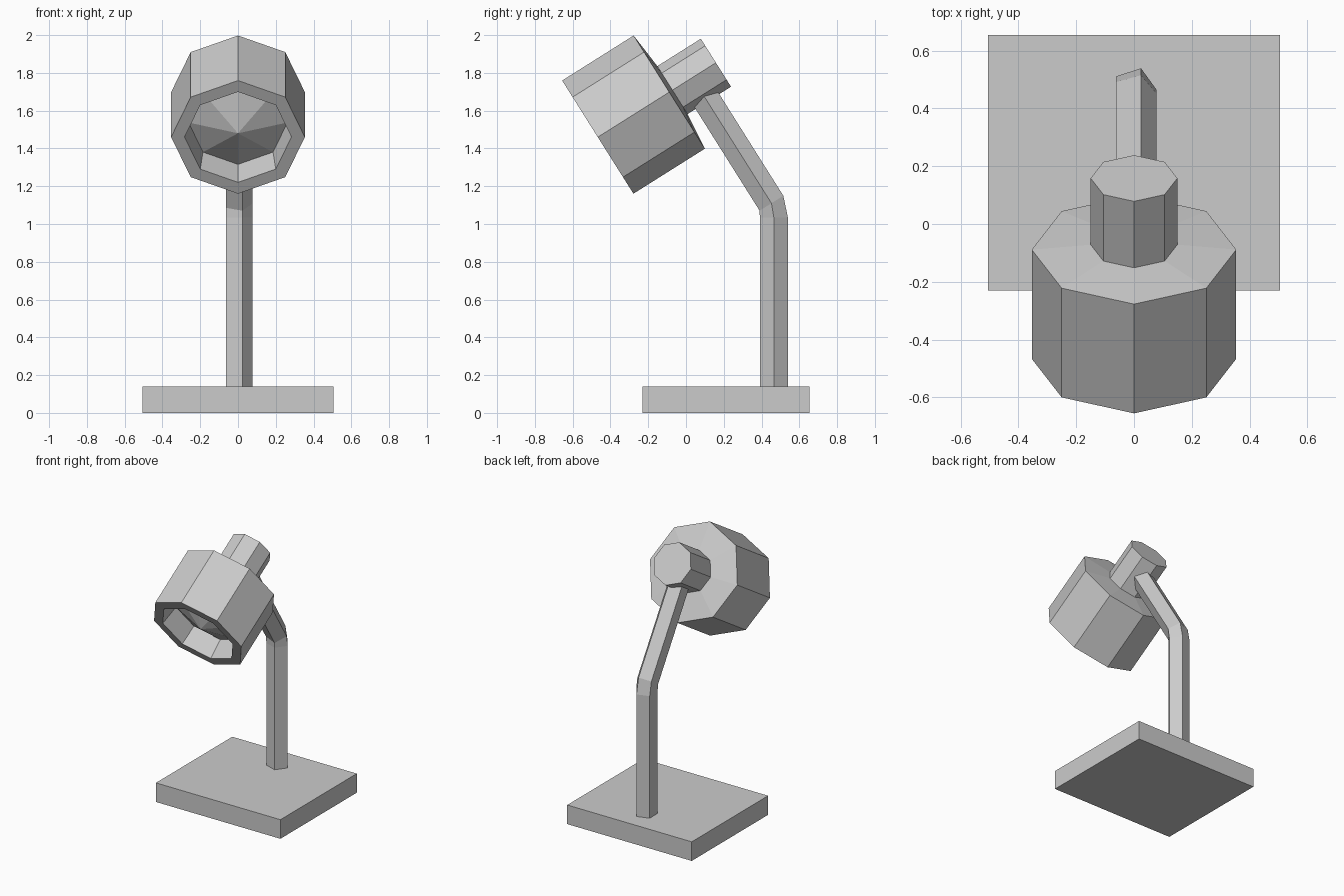
import bpy, bmesh
from math import sin, cos, radians, tau
from mathutils import Vector

if "Cube" in bpy.data.objects:
    bpy.data.objects.remove(bpy.data.objects["Cube"])

TILT = radians(32.2)
X = Vector((1, 0, 0))
AXIS = Vector((0, cos(TILT), sin(TILT)))     # lamp head, front to back
RISE = Vector((0, -sin(TILT), cos(TILT)))    # upper arm, also "up" across the head
HEAD = Vector((0, -0.467, 1.46))             # centre of the front rim


def ring(centre, u, v, r, n, start=0.0):
    if r == 0:
        return [centre]
    return [centre + r * (u * cos(start + tau * i / n) + v * sin(start + tau * i / n))
            for i in range(n)]


def loft(name, rings):
    """Join rings in order; one-point rings become tips, open ends are capped."""
    bm = bmesh.new()
    loops = [[bm.verts.new(p) for p in r] for r in rings]
    for a, b in zip(loops, loops[1:]):
        n = max(len(a), len(b))
        for i in range(n):
            j = (i + 1) % n
            if len(a) == 1:
                bm.faces.new((a[0], b[j], b[i]))
            elif len(b) == 1:
                bm.faces.new((a[i], a[j], b[0]))
            else:
                bm.faces.new((a[i], a[j], b[j], b[i]))
    for end in (loops[0], loops[-1]):
        if len(end) > 2:
            bm.faces.new(end)
    bmesh.ops.recalc_face_normals(bm, faces=bm.faces)
    me = bpy.data.meshes.new(name)
    bm.to_mesh(me)
    bm.free()
    ob = bpy.data.objects.new(name, me)
    bpy.context.collection.objects.link(ob)
    return ob


def head_part(name, profile):
    """Octagonal part around the head axis from (depth, radius) pairs."""
    return loft(name, [ring(HEAD + AXIS * d, RISE, X, r, 8) for d, r in profile])


# Base slab
bpy.ops.mesh.primitive_cube_add(size=1, location=(0, 0.2125, 0.07))
base = bpy.context.object
base.name = "base"
base.scale = (1.01, 0.885, 0.14)

# Bent five-sided arm, running up into the neck
Y = Vector((0, 1, 0))
bend = Vector((0, 0.4525, 1.11))
loft("arm", [
    ring(Vector((0, 0.465, 0.13)), X, Y, 0.078, 5),
    ring(Vector((0, 0.465, 1.035)), X, Y, 0.078, 5),
    ring(bend, X, AXIS, 0.078, 5),
    ring(bend + RISE * 0.73, X, AXIS, 0.078, 5),
])

# Shade: shallow bulb cone, inner wall, rim, outer wall, slightly conical back
head_part("shade", [(0.038, 0), (0.145, 0.262), (0, 0.283),
                    (0, 0.354), (0.447, 0.354), (0.482, 0)])

# Socket behind the shade
head_part("socket", [(0.44, 0.15), (0.739, 0.15)])
